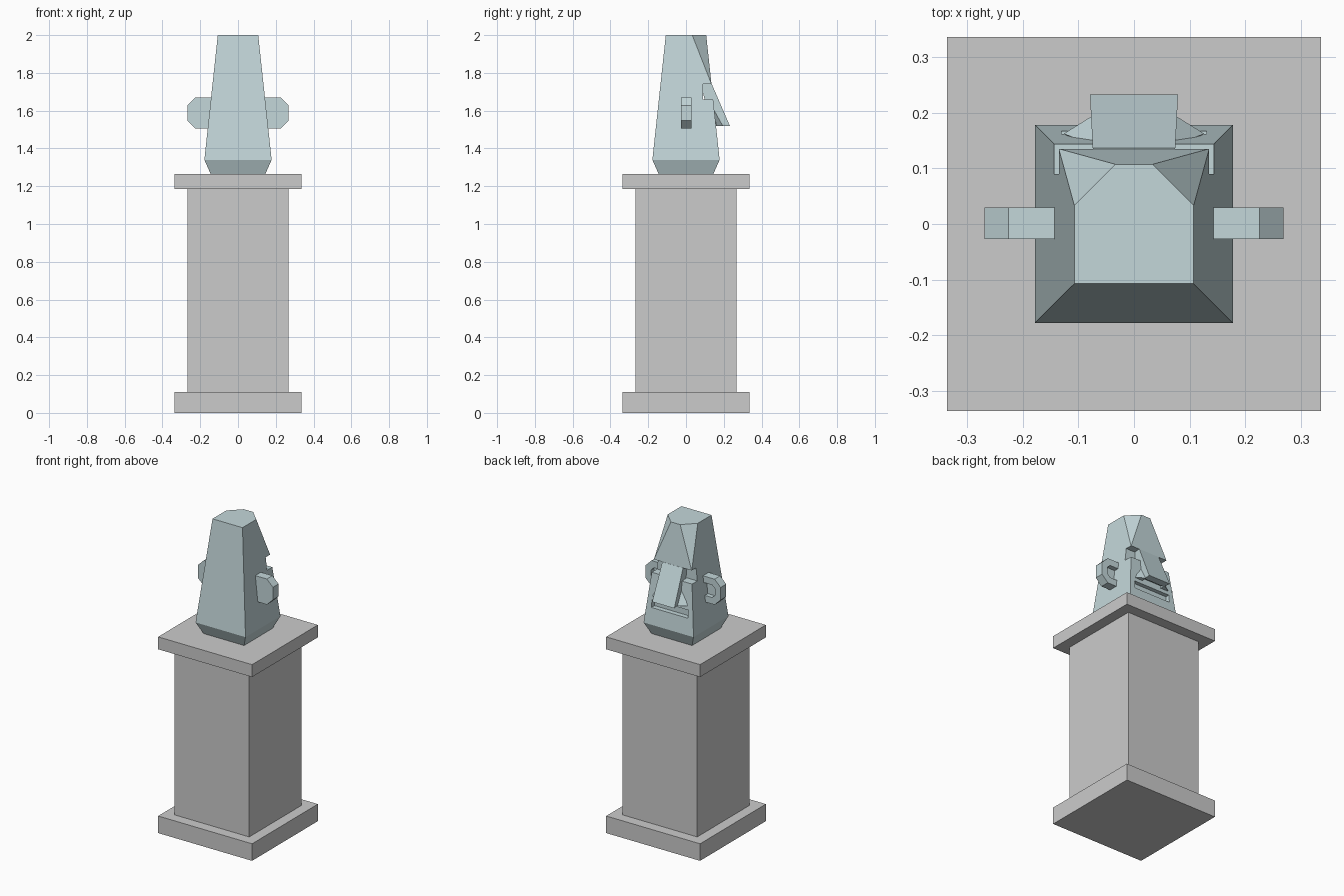
import bpy, bmesh

if "Cube" in bpy.data.objects:
    bpy.data.objects.remove(bpy.data.objects["Cube"])

stone = bpy.data.materials.new("pale_blue_stone")
stone.diffuse_color = (0.55, 0.68, 0.70, 1)
stone.use_nodes = True
stone.node_tree.nodes["Principled BSDF"].inputs["Base Color"].default_value = stone.diffuse_color


def finish(name, bm, mat=None):
    bmesh.ops.recalc_face_normals(bm, faces=bm.faces)
    me = bpy.data.meshes.new(name)
    bm.to_mesh(me)
    bm.free()
    ob = bpy.data.objects.new(name, me)
    bpy.context.collection.objects.link(ob)
    if mat:
        me.materials.append(mat)
    return ob


def hull(name, pts, mat=None):
    bm = bmesh.new()
    verts = [bm.verts.new(p) for p in pts]
    bmesh.ops.convex_hull(bm, input=verts)
    bmesh.ops.dissolve_limit(bm, angle_limit=0.01, verts=bm.verts, edges=bm.edges)
    return finish(name, bm, mat)


def box(name, x0, x1, y0, y1, z0, z1, mat=None):
    return hull(name, [(x, y, z) for x in (x0, x1) for y in (y0, y1) for z in (z0, z1)], mat)


def square(r, z):
    return [(-r, -r, z), (r, -r, z), (r, r, z), (-r, r, z)]


def cut(target, cutter):
    cutter.hide_render = True
    mod = target.modifiers.new("cut", 'BOOLEAN')
    mod.operation = 'DIFFERENCE'
    mod.solver = 'EXACT'
    mod.object = cutter
    bpy.context.view_layer.objects.active = target
    bpy.ops.object.modifier_apply(modifier=mod.name)
    bpy.data.objects.remove(cutter)


# Pedestal
for name, r, z0, z1 in (("pedestal_base", 0.335, 0, 0.11),
                        ("pedestal_shaft", 0.267, 0.11, 1.185),
                        ("pedestal_cap", 0.335, 1.185, 1.265)):
    box(name, -r, r, -r, r, z0, z1)

# Tapered head with chamfered forehead corners on the +y face
t, c = 0.107, 0.033
head = hull("head", square(0.145, 1.265) + square(0.178, 1.34) + [
    (-0.135, 0.135, 1.74), (0.135, 0.135, 1.74),
    (-t, -t, 2), (t, -t, 2), (t, c, 2), (c, t, 2), (-c, t, 2), (-t, c, 2)], stone)

# Eye recess under the brow, and mouth slot
cut(head, box("eye_cutter", -0.3, 0.3, 0.09, 0.3, 1.66, 1.742))
cut(head, box("mouth_cutter", -0.13, 0.13, 0.135, 0.3, 1.445, 1.495))

# Nose wedge
hull("nose", [(s * x, y, z) for s in (-1, 1) for x, y, z in (
    (0.074, 0.136, 1.742), (0.068, 0.08, 1.742), (0.079, 0.232, 1.52),
    (0.072, 0.185, 1.52), (0.068, 0.12, 1.56))], stone)

for s, side in ((-1, "left"), (1, "right")):
    # Nostril wing
    hull(side + "_nostril", [(s * x, y, z) for x, y, z in (
        (0.07, 0.197, 1.52), (0.126, 0.162, 1.52),
        (0.07, 0.13, 1.52), (0.07, 0.14, 1.62))], stone)
    # Ear with a hollow on the face side
    profile = [(0.13, 1.505), (0.225, 1.505), (0.268, 1.547),
               (0.268, 1.628), (0.225, 1.67), (0.13, 1.67)]
    ear = hull(side + "_ear", [(s * x, y, z) for x, z in profile
                               for y in (-0.027, 0.03)], stone)
    hollow = [(0.10, 1.547), (0.208, 1.547), (0.228, 1.567),
              (0.228, 1.608), (0.208, 1.628), (0.10, 1.628)]
    cut(ear, hull("ear_cutter", [(s * x, y, z) for x, z in hollow
                                 for y in (0.0, 0.1)]))
